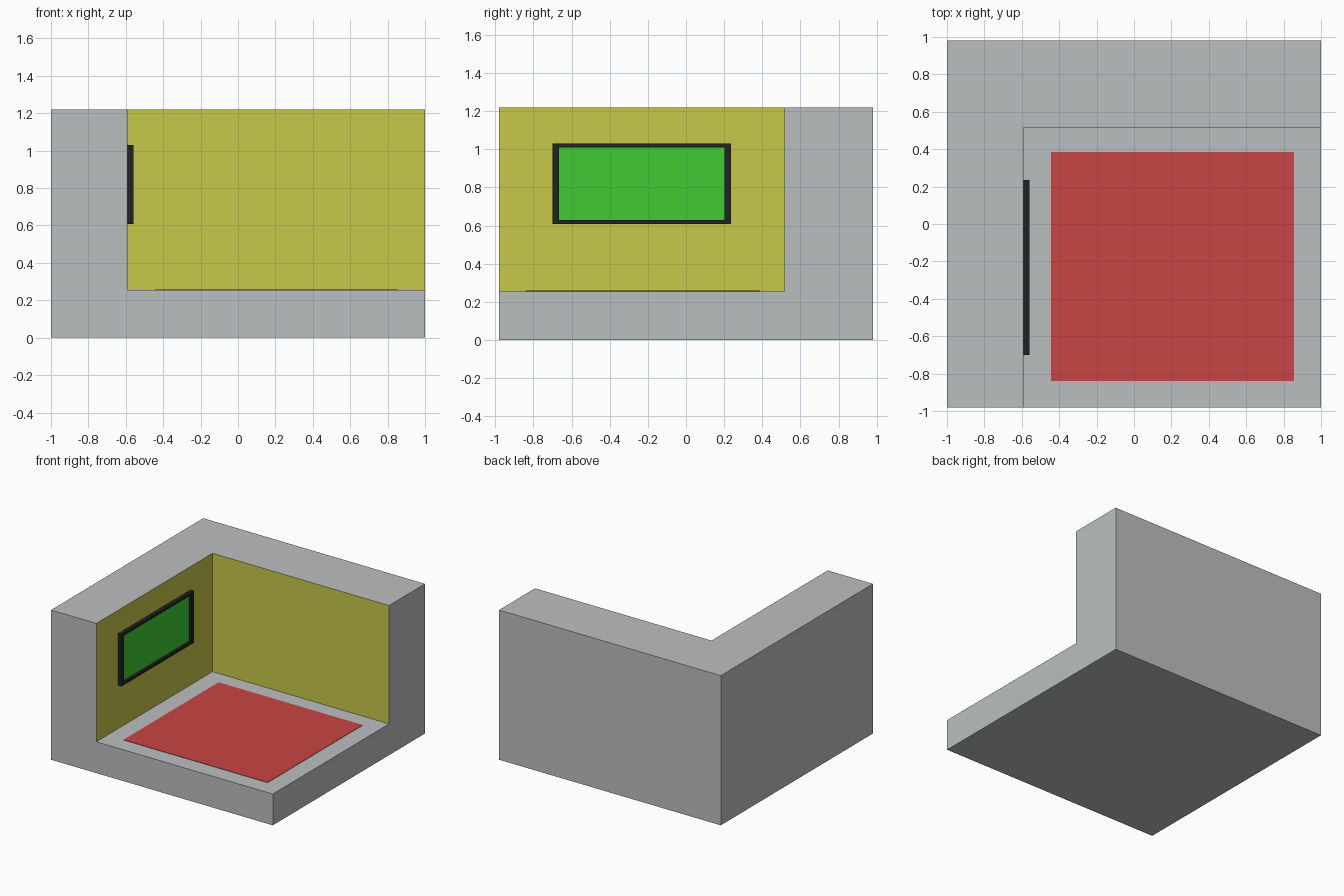
import bpy
from mathutils import Vector

default = bpy.data.objects.get("Cube")
if default:
    bpy.data.objects.remove(default, do_unlink=True)


def material(name, rgb):
    mat = bpy.data.materials.new(name)
    mat.use_nodes = True
    mat.diffuse_color = (*rgb, 1)
    mat.node_tree.nodes["Principled BSDF"].inputs["Base Color"].default_value = (*rgb, 1)
    return mat


grey = material("light grey", (0.50, 0.52, 0.53))
yellow = material("wall yellow", (0.58, 0.58, 0.07))
red = material("rug red", (0.58, 0.06, 0.058))
black = material("frame black", (0.016, 0.016, 0.016))
green = material("screen green", (0.05, 0.60, 0.034))


def box(name, low, high, mat):
    """Box between two opposite corners."""
    low, high = Vector(low), Vector(high)
    bpy.ops.mesh.primitive_cube_add(size=1)
    obj = bpy.context.object
    obj.name = name
    for v in obj.data.vertices:
        v.co = (low + high) / 2 + v.co * (high - low)
    obj.data.materials.append(mat)
    return obj


# Inner corner of the room
WALL_X, WALL_Y, FLOOR = -0.592, 0.517, 0.255

# Room shell: a block with the open space cut out of it
room = box("room_shell", (-1, -0.98, 0), (1, 0.98, 1.22), grey)
cutter = box("room_cutter", (WALL_X, -1.5, FLOOR), (1.5, WALL_Y, 1.5), grey)
cut = room.modifiers.new("Open space", "BOOLEAN")
cut.operation = "DIFFERENCE"
cut.solver = "EXACT"
cut.object = cutter
bpy.context.view_layer.objects.active = room
bpy.ops.object.modifier_apply(modifier=cut.name)
bpy.data.objects.remove(cutter, do_unlink=True)

# Inner wall faces are painted yellow
room.data.materials.clear()
room.data.materials.append(grey)
room.data.materials.append(yellow)
for face in room.data.polygons:
    c, n = face.center, face.normal
    left_wall = n.x > 0.9 and abs(c.x - WALL_X) < 0.01
    back_wall = n.y < -0.9 and abs(c.y - WALL_Y) < 0.01
    face.material_index = int(left_wall or back_wall)

# Rug
box("rug", (-0.445, -0.84, FLOOR), (0.855, 0.385, FLOOR + 0.003), red)

# Wall screen with a raised frame
Y0, Y1, Z0, Z1 = -0.70, 0.235, 0.608, 1.03
SIDE, EDGE, FRONT = 0.034, 0.02, -0.56
box("screen", (WALL_X, Y0 + SIDE, Z0 + EDGE), (WALL_X + 0.009, Y1 - SIDE, Z1 - EDGE), green)
for name, y0, y1, z0, z1 in (
    ("front", Y0, Y0 + SIDE, Z0, Z1),
    ("back", Y1 - SIDE, Y1, Z0, Z1),
    ("bottom", Y0 + SIDE, Y1 - SIDE, Z0, Z0 + EDGE),
    ("top", Y0 + SIDE, Y1 - SIDE, Z1 - EDGE, Z1),
):
    box("screen_frame_" + name, (WALL_X, y0, z0), (FRONT, y1, z1), black)
